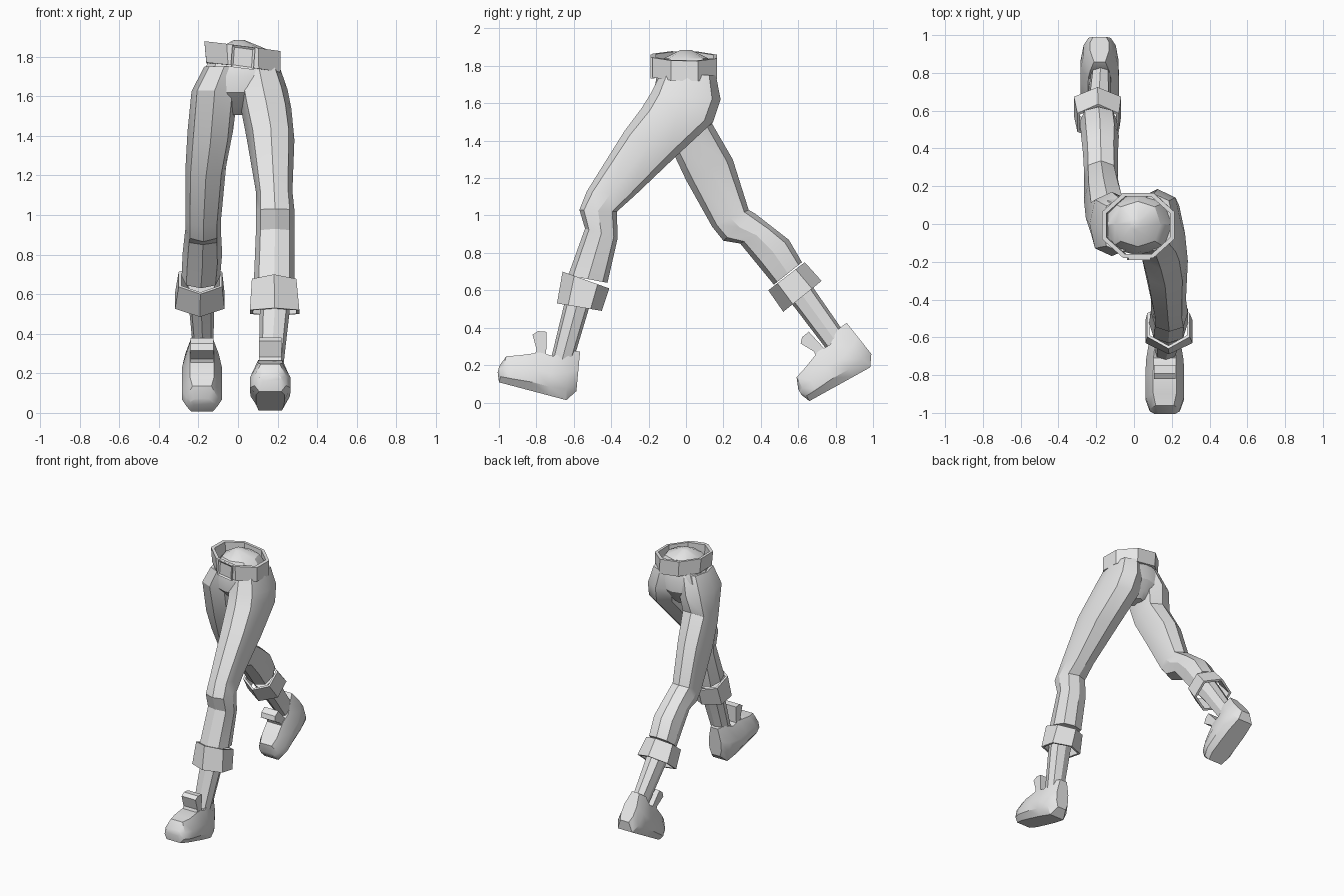
import bpy, bmesh, math
from mathutils import Vector

if "Cube" in bpy.data.objects:
    bpy.data.objects.remove(bpy.data.objects["Cube"])

grey = bpy.data.materials.new("plain grey")
grey.diffuse_color = (0.8, 0.8, 0.8, 1)
grey.use_nodes = True
grey.node_tree.nodes["Principled BSDF"].inputs["Base Color"].default_value = grey.diffuse_color


def finish(name, bm, angle=30):
    bmesh.ops.recalc_face_normals(bm, faces=bm.faces)
    me = bpy.data.meshes.new(name)
    bm.to_mesh(me)
    bm.free()
    me.materials.append(grey)
    ob = bpy.data.objects.new(name, me)
    bpy.context.collection.objects.link(ob)
    bpy.ops.object.select_all(action='DESELECT')
    ob.select_set(True)
    bpy.context.view_layer.objects.active = ob
    bpy.ops.object.shade_smooth_by_angle(angle=math.radians(angle))
    return ob


def ring(f, b, x0, x1, n=8, phase=0.0, power=0.8):
    """Cross-section between a front and a back point (y, z), spanning x0..x1."""
    f, b = Vector((0, *f)), Vector((0, *b))
    mid, d = (f + b) / 2, (f - b) / 2
    angs = [2 * math.pi * (i + phase) / n for i in range(n)]
    cs = [math.copysign(abs(math.cos(a)) ** power, math.cos(a)) for a in angs]
    ss = [math.copysign(abs(math.sin(a)) ** power, math.sin(a)) for a in angs]
    mc, ms = max(map(abs, cs)), max(map(abs, ss))
    return [mid + d * (c / mc) + Vector(((x0 + x1) / 2 + (x1 - x0) / 2 * s / ms, 0, 0))
            for c, s in zip(cs, ss)]


def loft(name, rings, closed=False, angle=30):
    bm = bmesh.new()
    vs = [[bm.verts.new(p) for p in r] for r in rings]
    n = len(vs[0])
    pairs = list(zip(vs, vs[1:])) + ([(vs[-1], vs[0])] if closed else [])
    for a, b in pairs:
        for i in range(n):
            j = (i + 1) % n
            bm.faces.new((a[i], a[j], b[j], b[i]))
    if not closed:
        bm.faces.new(vs[0])
        bm.faces.new(vs[-1])
    return finish(name, bm, angle)


def shrink(r, k):
    c = sum(r, Vector()) / len(r)
    return [c + (p - c) * k for p in r]


def band(name, top, bottom, k):
    """Open band with wall thickness."""
    loft(name, [top, bottom, shrink(bottom, k), shrink(top, k)], closed=True)


# trouser legs: (front y,z), (back y,z), x range
front_leg = [
    ((-.14, 1.75), (.16, 1.75), .0, .21), ((-.19, 1.65), (.185, 1.62), .0, .25),
    ((-.24, 1.57), (.145, 1.50), .015, .27), ((-.33, 1.45), (-.06, 1.31), .045, .285),
    ((-.53, 1.13), (-.27, 1.11), .09, .275), ((-.57, 1.03), (-.37, 1.02), .09, .285),
    ((-.54, .93), (-.365, .88), .09, .285), ((-.63, .68), (-.42, .64), .08, .285)]
back_leg = [
    ((-.15, 1.75), (.13, 1.75), -.17, .03), ((-.17, 1.63), (.17, 1.62), -.235, .0),
    ((-.08, 1.36), (.14, 1.49), -.255, -.025), ((.0, 1.19), (.25, 1.30), -.265, -.06),
    ((.14, .94), (.335, 1.03), -.265, -.085), ((.20, .865), (.37, 1.01), -.265, -.085),
    ((.29, .85), (.46, .94), -.27, -.085), ((.38, .74), (.55, .87), -.28, -.08),
    ((.47, .63), (.62, .75), -.285, -.09)]
loft("front_trouser_leg", [ring(*s) for s in front_leg])
loft("back_trouser_leg", [ring(*s) for s in back_leg])

# hips with a low dome inside the belt
hips = [((-.03, 1.885), (.03, 1.885), -.02, .03), ((-.12, 1.84), (.12, 1.84), -.1, .14),
        ((-.15, 1.78), (.145, 1.78), -.145, .19), ((-.165, 1.70), (.165, 1.70), -.19, .22),
        ((-.16, 1.62), (.165, 1.62), -.18, .2), ((-.09, 1.55), (.12, 1.55), -.1, .12),
        ((-.04, 1.505), (.08, 1.505), -.03, .04)]
loft("hips", [ring(*s) for s in hips])


# belt, tilted down towards +x
def tilt(r, k=.13):
    return [p + Vector((0, 0, -k * (p.x - .02))) for p in r]


band("belt", tilt(ring((-.18, 1.855), (.165, 1.85), -.17, .215, 8, .5, 1)),
     tilt(ring((-.18, 1.75), (.165, 1.74), -.16, .215, 8, .5, 1)), .88)


# buckle: a plate with a recessed middle
def buckle():
    bm = bmesh.new()
    bmesh.ops.create_cube(bm, size=1)
    for v in bm.verts:
        x, z = v.co.x * .115, v.co.z * .112
        v.co = Vector((.025 + x + .08 * z, -.18 + v.co.y * .022, 1.797 + z - .13 * x))
    face = min(bm.faces, key=lambda q: q.calc_center_median().y)
    bmesh.ops.inset_region(bm, faces=[face], thickness=.016)
    bmesh.ops.translate(bm, verts=face.verts, vec=(0, .008, 0))
    finish("buckle", bm)


buckle()

# turned-up cuffs
band("front_cuff", ring((-.66, .70), (-.41, .61), .07, .295, 6, 0, 1),
     ring((-.69, .53), (-.45, .49), .06, .31, 6, 0, 1), .87)
band("back_cuff", ring((.44, .60), (.635, .75), -.30, -.08, 6, 0, 1),
     ring((.52, .485), (.725, .65), -.318, -.068, 6, 0, 1), .87)

# ankles
loft("front_ankle", [ring((-.63, .62), (-.48, .60), .11, .26),
                     ring((-.655, .51), (-.52, .50), .11, .26),
                     ring((-.73, .20), (-.61, .20), .105, .225)])
loft("back_ankle", [ring((.50, .60), (.63, .69), -.255, -.115),
                    ring((.58, .51), (.69, .60), -.25, -.12),
                    ring((.77, .26), (.87, .34), -.225, -.125)])

# shoes, described along the sole: (u, v) bottom, (u, v) top, half width
SHOE = [((-.04, .06), (-.005, .27), .05), ((.0, .0), (.058, .26), .085),
        ((.10, .0), (.128, .21), .1), ((.20, .0), (.20, .21), .102),
        ((.31, .0), (.31, .165), .102), ((.372, .0), (.37, .145), .08),
        ((.393, .05), (.393, .085), .055)]
TONGUE = [(.225, .19), (.222, .22), (.264, .292), (.24, .318), (.195, .326), (.162, .19)]


def shoe(prefix, cx, heel, toe_angle):
    ca, sa = math.cos(toe_angle), math.sin(toe_angle)

    def place(x, u, v):
        return Vector((cx + x, heel[0] - u * ca + v * sa, heel[1] + u * sa + v * ca))

    outline = [(.7, 0), (1, .22), (1, .55), (.6, 1), (-.6, 1), (-1, .55), (-1, .22), (-.7, 0)]
    rings = [[place(w * s, b[0] + (t[0] - b[0]) * h, b[1] + (t[1] - b[1]) * h)
              for s, h in outline] for b, t, w in SHOE]
    loft(prefix + "_shoe", rings)
    loft(prefix + "_shoe_tongue", [[place(s, u, v) for u, v in TONGUE] for s in (-.058, .058)])


shoe("front", .163, (-.64, .013), math.radians(14.8))
shoe("back", -.182, (.985, .188), math.radians(-29))
